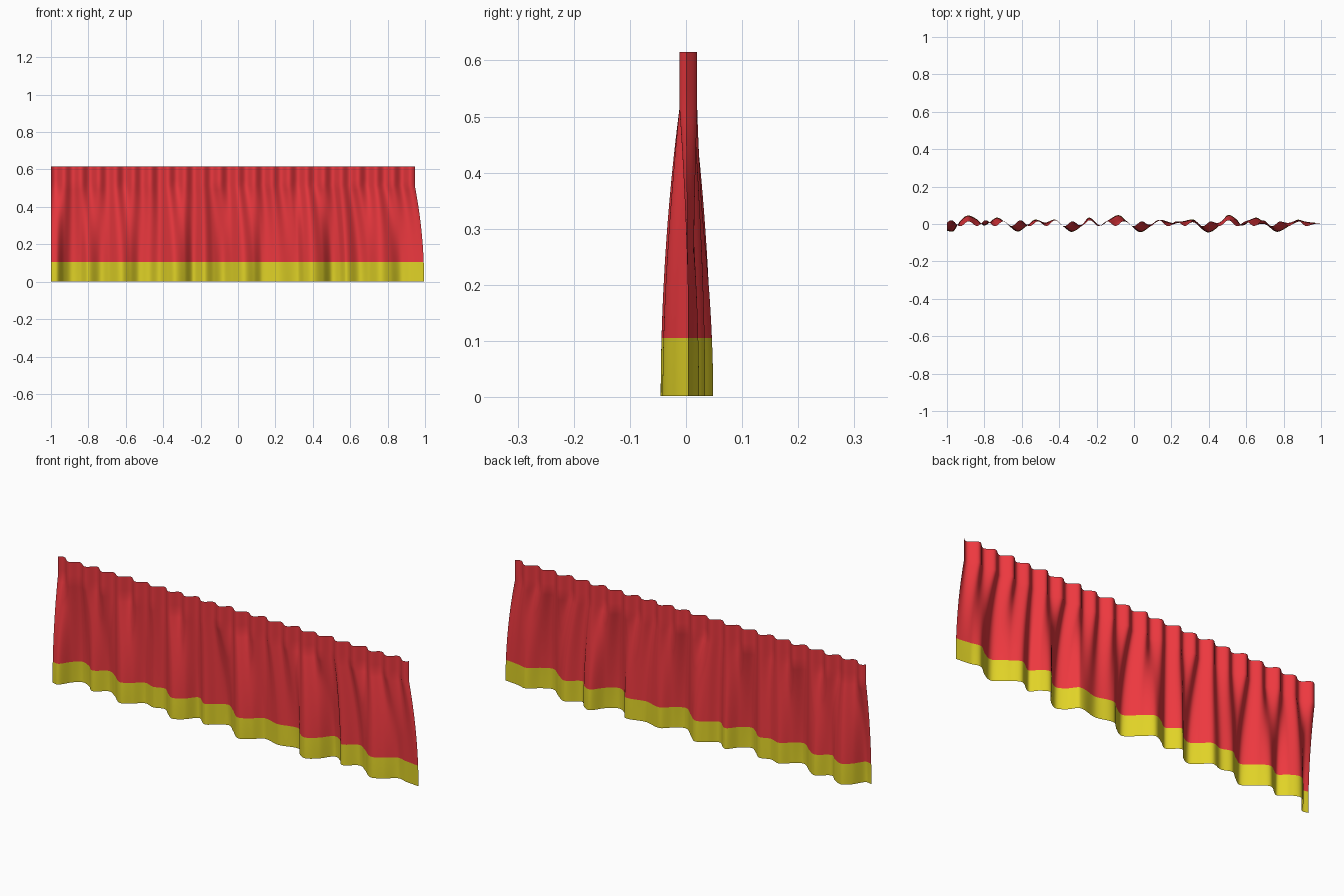
import bpy, bmesh, math

if "Cube" in bpy.data.objects:
    bpy.data.objects.remove(bpy.data.objects["Cube"])

# Hem fold line (x, y) seen from above
HEM = [(-1, -.036), (-.965, -.038), (-.93, .015), (-.89, .045), (-.84, .025), (-.80, -.008),
       (-.735, .034), (-.69, .01), (-.625, -.04), (-.575, -.012), (-.53, .023), (-.475, .008),
       (-.42, .023), (-.375, -.015), (-.335, -.042), (-.285, -.015), (-.24, .034), (-.18, -.008),
       (-.13, .025), (-.08, .047), (-.035, .01), (.03, -.043), (.085, -.015), (.13, .022),
       (.22, .004), (.32, .023), (.355, -.02), (.40, -.045), (.455, -.01), (.50, .047),
       (.545, .028), (.58, -.008), (.65, .034), (.70, .005), (.76, -.041), (.815, -.02),
       (.87, .022), (.92, .012), (.995, .004)]
WIDTH_HEM, WIDTH_HEAD = 1.995, 1.945
HEAD_Z, TOP_Z, BAND_Z = .515, .615, .105
COLS = 420


def hem_point(u):
    """Smooth spline through the hem line."""
    x = -1 + u * WIDTH_HEM
    i = max(k for k in range(len(HEM) - 1) if HEM[k][0] <= x + 1e-9)
    p = [HEM[min(max(i + d, 0), len(HEM) - 1)] for d in (-1, 0, 1, 2)]
    h = p[2][0] - p[1][0]
    t = (x - p[1][0]) / h
    m1 = (p[2][1] - p[0][1]) / (p[2][0] - p[0][0]) * h
    m2 = (p[3][1] - p[1][1]) / (p[3][0] - p[1][0]) * h
    y = ((2*t**3 - 3*t*t + 1) * p[1][1] + (t**3 - 2*t*t + t) * m1
         + (3*t*t - 2*t**3) * p[2][1] + (t**3 - t*t) * m2)
    return x, y


def head_point(u):
    """Small tight gathers along the heading."""
    a = u * 2 * math.pi * 21
    return -1 + u * WIDTH_HEAD, .003 + .014 * math.sin(a) + .003 * math.sin(a / 2 + 1)


def point(u, z):
    t = max(0, (HEAD_Z - z) / HEAD_Z)
    w = 1 - (1 - t) ** 2
    (xa, ya), (xb, yb) = head_point(u), hem_point(u)
    return xa + (xb - xa) * w, ya + (yb - ya) * w, z


def material(name, color):
    m = bpy.data.materials.new(name)
    m.diffuse_color = (*color, 1)
    m.use_nodes = True
    m.node_tree.nodes["Principled BSDF"].inputs["Base Color"].default_value = m.diffuse_color
    return m


def cloth(name, levels, mat):
    bm = bmesh.new()
    rows = [[bm.verts.new(point(c / COLS, z)) for c in range(COLS + 1)] for z in levels]
    for a, b in zip(rows, rows[1:]):
        for c in range(COLS):
            bm.faces.new((a[c], a[c + 1], b[c + 1], b[c])).smooth = True
    me = bpy.data.meshes.new(name)
    bm.to_mesh(me)
    bm.free()
    me.materials.append(mat)
    ob = bpy.data.objects.new(name, me)
    bpy.context.collection.objects.link(ob)


def steps(a, b, n):
    return [a + (b - a) * i / n for i in range(n + 1)]


# Red gathered curtain and its yellow hem band
cloth("curtain", steps(BAND_Z, HEAD_Z, 16) + steps(HEAD_Z, TOP_Z, 3)[1:],
      material("red_cloth", (.85, .04, .05)))
cloth("hem_band", steps(0.002, BAND_Z, 5), material("yellow_cloth", (.75, .65, .02)))
